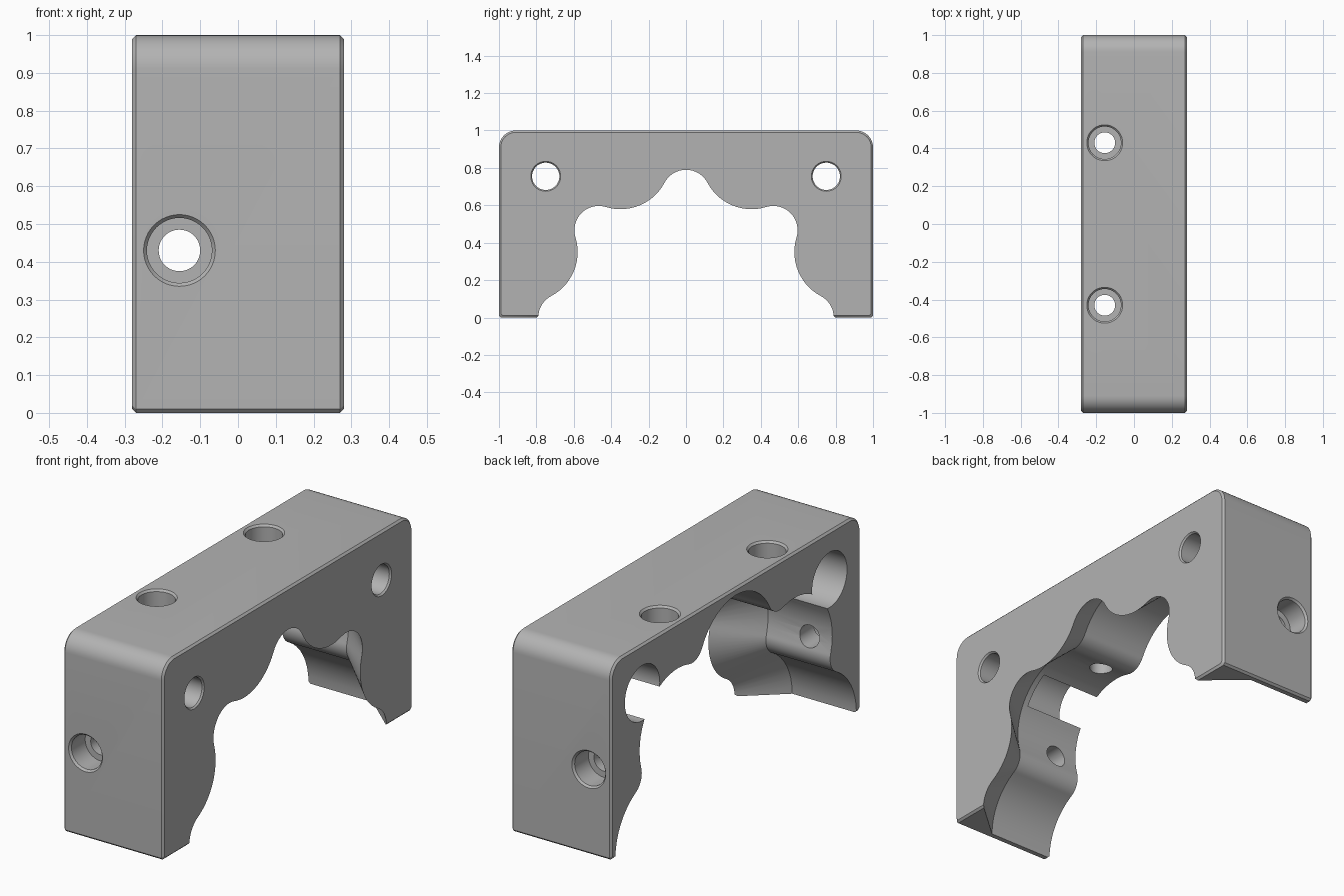
import bpy, bmesh, math
from math import sin, cos, pi, radians

if "Cube" in bpy.data.objects:
    bpy.data.objects.remove(bpy.data.objects["Cube"])


def loft(name, rings):
    """Closed solid through matching rings of points."""
    bm = bmesh.new()
    loops = [[bm.verts.new(p) for p in ring] for ring in rings]
    n = len(loops[0])
    for a, b in zip(loops, loops[1:]):
        for i in range(n):
            j = (i + 1) % n
            bm.faces.new((a[i], a[j], b[j], b[i]))
    bm.faces.new(loops[0])
    bm.faces.new(loops[-1])
    bmesh.ops.recalc_face_normals(bm, faces=bm.faces)
    mesh = bpy.data.meshes.new(name)
    bm.to_mesh(mesh)
    bm.free()
    obj = bpy.data.objects.new(name, mesh)
    bpy.context.collection.objects.link(obj)
    return obj


def arc(cy, cz, r, start, end, n):
    steps = [radians(start + (end - start) * i / n) for i in range(n + 1)]
    return [(cy + r * cos(a), cz + r * sin(a)) for a in steps]


def outline(inset):
    """Block side profile: rounded top corners, chamfered bottom corners."""
    r, c, e = 0.09, 0.01, 1 - inset
    half = [(e - c, inset), (e, inset + c)] + arc(0.91, 0.91, r - inset, 0, 90, 10)
    return half + [(-y, z) for y, z in reversed(half)]


def star(d):
    """Eight-lobed star profile, offset outward by d."""
    lobe_c, bulge_c, lobe_r = 0.66, 0.915, 0.13
    by, bz = bulge_c * cos(pi / 8), bulge_c * sin(pi / 8)
    span = math.degrees(math.atan2(bz, by - lobe_c))
    bulge_r = math.hypot(by - lobe_c, bz) - lobe_r
    half = span - 22.5
    pts = []
    for k in range(8):
        t = 45 * k
        a, b = radians(t), radians(t + 22.5)
        pts += arc(lobe_c * cos(a), lobe_c * sin(a), lobe_r + d, t - span, t + span, 16)
        m = t + 202.5
        pts += arc(bulge_c * cos(b), bulge_c * sin(b), bulge_r - d, m + half, m - half, 14)[1:-1]
    return pts


def along_x(sections):
    return [[(x, y, z) for y, z in pts] for x, pts in sections]


def hole(name, axis, stations, u, v, sign=1):
    """Round stepped cutter; stations are (position, radius) along the axis."""
    rings = []
    for pos, r in stations:
        ring = arc(u, v, r, 0, 360, 48)[:-1]
        p = pos * sign
        rings.append([{'x': (p, a, b), 'y': (a, p, b), 'z': (a, b, p)}[axis]
                      for a, b in ring])
    return loft(name, rings)


# main block with fine edge chamfers
block = loft("clamp_block", along_x([(-0.28, outline(0.01)), (-0.27, outline(0)),
                                     (0.27, outline(0)), (0.28, outline(0.01))]))

# star cavity: straight wall, then a flare narrowing to the +x face
cutters = [loft("cavity_cutter", along_x([(-0.4, star(0.175)), (0.08, star(0.175)),
                                          (0.28, star(0)), (0.4, star(0))]))]

# stepped screw holes
side_steps = [(1.05, 0.095), (1.0, 0.095), (0.99, 0.086),
              (0.88, 0.086), (0.88, 0.055), (0.6, 0.055)]
bolt_steps = [(0.35, 0.08), (0.28, 0.08), (0.272, 0.073), (0.05, 0.073),
              (0.05, 0.14), (-0.4, 0.14)]
for s in (-1, 1):
    cutters.append(hole("side_hole_cutter", 'y', side_steps, -0.155, 0.43, s))
    cutters.append(hole("top_hole_cutter", 'z', side_steps, -0.155, 0.43 * s))
    cutters.append(hole("bolt_hole_cutter", 'x', bolt_steps, 0.75 * s, 0.755))

bpy.context.view_layer.objects.active = block
block.select_set(True)
for c in cutters:
    mod = block.modifiers.new(c.name, 'BOOLEAN')
    mod.operation = 'DIFFERENCE'
    mod.solver = 'EXACT'
    mod.object = c
    bpy.ops.object.modifier_apply(modifier=mod.name)
    bpy.data.objects.remove(c, do_unlink=True)

# finish
grey = bpy.data.materials.new("plain_grey")
grey.diffuse_color = (0.45, 0.45, 0.45, 1)
grey.use_nodes = True
grey.node_tree.nodes["Principled BSDF"].inputs["Base Color"].default_value = grey.diffuse_color
block.data.materials.clear()
block.data.materials.append(grey)
for poly in block.data.polygons:
    poly.material_index = 0
bpy.ops.object.shade_smooth_by_angle(angle=radians(30))
